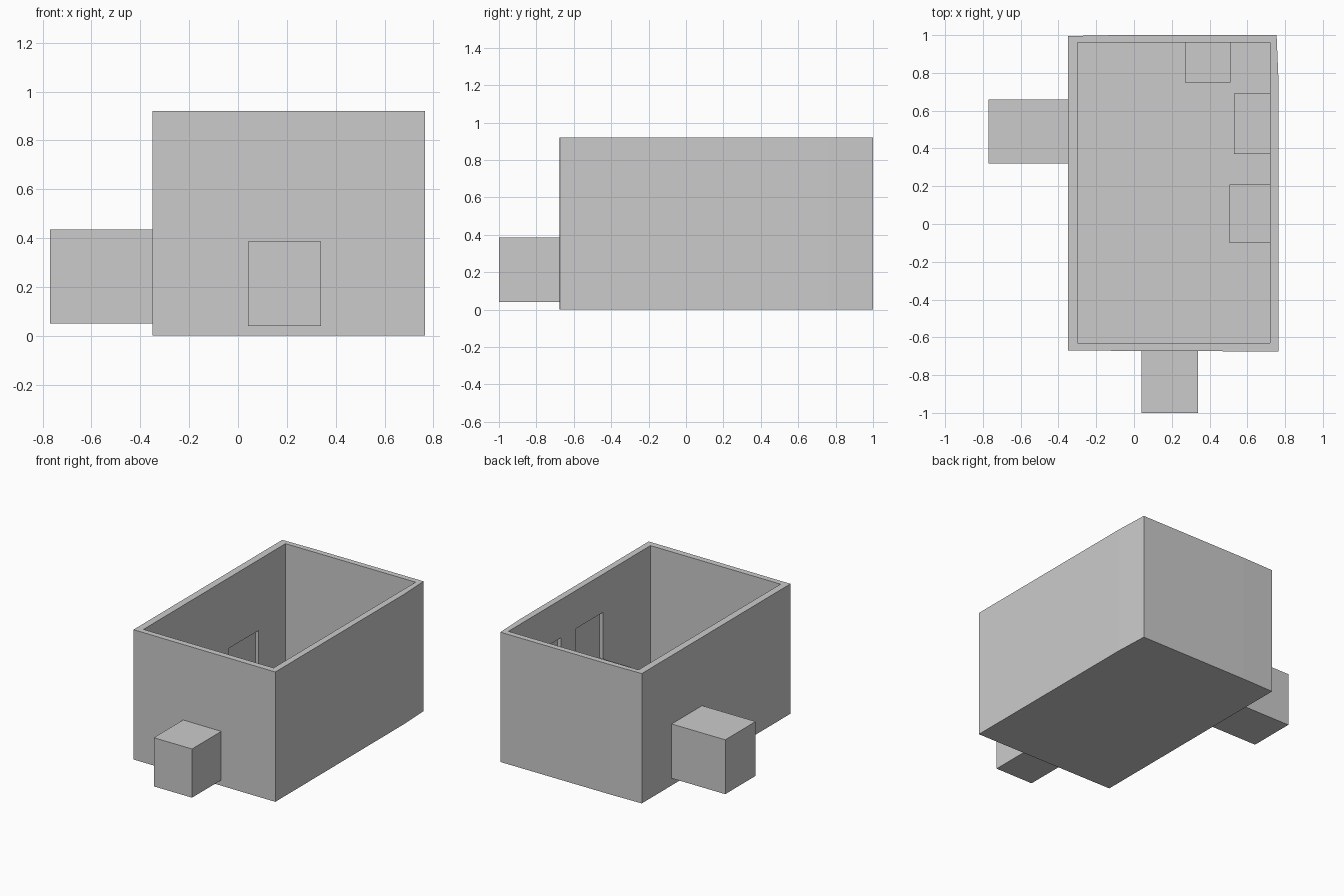
import bpy, bmesh

if "Cube" in bpy.data.objects:
    bpy.data.objects.remove(bpy.data.objects["Cube"])


def prism(name, outline, z0, z1):
    """Extrude a counter-clockwise outline from z0 to z1."""
    bm = bmesh.new()
    low = [bm.verts.new((x, y, z0)) for x, y in outline]
    top = [bm.verts.new((x, y, z1)) for x, y in outline]
    bm.faces.new(low[::-1])
    bm.faces.new(top)
    n = len(outline)
    for i in range(n):
        j = (i + 1) % n
        bm.faces.new((low[i], low[j], top[j], top[i]))
    mesh = bpy.data.meshes.new(name)
    bm.to_mesh(mesh)
    bm.free()
    obj = bpy.data.objects.new(name, mesh)
    bpy.context.collection.objects.link(obj)
    return obj


def box(name, x0, x1, y0, y1, z0, z1):
    return prism(name, [(x0, y0), (x1, y0), (x1, y1), (x0, y1)], z0, z1)


def carve(target, *bounds):
    """Cut a box-shaped hollow out of the target."""
    cutter = box("cutter", *bounds)
    cutter.hide_render = True
    mod = target.modifiers.new("carve", 'BOOLEAN')
    mod.operation = 'DIFFERENCE'
    mod.solver = 'EXACT'
    mod.object = cutter
    bpy.context.view_layer.objects.active = target
    bpy.ops.object.modifier_apply(modifier=mod.name)
    bpy.data.objects.remove(cutter)


# Open-topped room with slightly uneven outer walls
outline = [(-0.35, -0.67), (0.765, -0.675), (0.765, 0.76),
           (0.755, 1.0), (-0.1, 1.0), (-0.35, 0.995)]
room = prism("room_shell", outline, 0, 0.92)
carve(room, -0.30, 0.72, -0.63, 0.96, 0.04, 1.1)

# Shallow recesses: left doorway, front doorway, two on the right wall
carve(room, -0.325, -0.2, 0.32, 0.66, 0.05, 0.42)
carve(room, 0.04, 0.34, -0.655, -0.5, 0.05, 0.385)
for y0, y1 in ((-0.10, 0.21), (0.37, 0.69)):
    carve(room, 0.6, 0.75, y0, y1, 0.32, 0.65)

# Blocks standing outside the walls
box("left_block", -0.77, -0.345, 0.32, 0.66, 0.05, 0.435)
box("front_block", 0.04, 0.34, -1.0, -0.668, 0.04, 0.385)

# Low blocks inside the room
box("inner_block_near", 0.505, 0.72, -0.10, 0.21, 0.04, 0.32)
box("inner_block_far", 0.53, 0.72, 0.37, 0.69, 0.04, 0.32)
box("inner_block_back", 0.27, 0.51, 0.75, 0.96, 0.04, 0.32)
